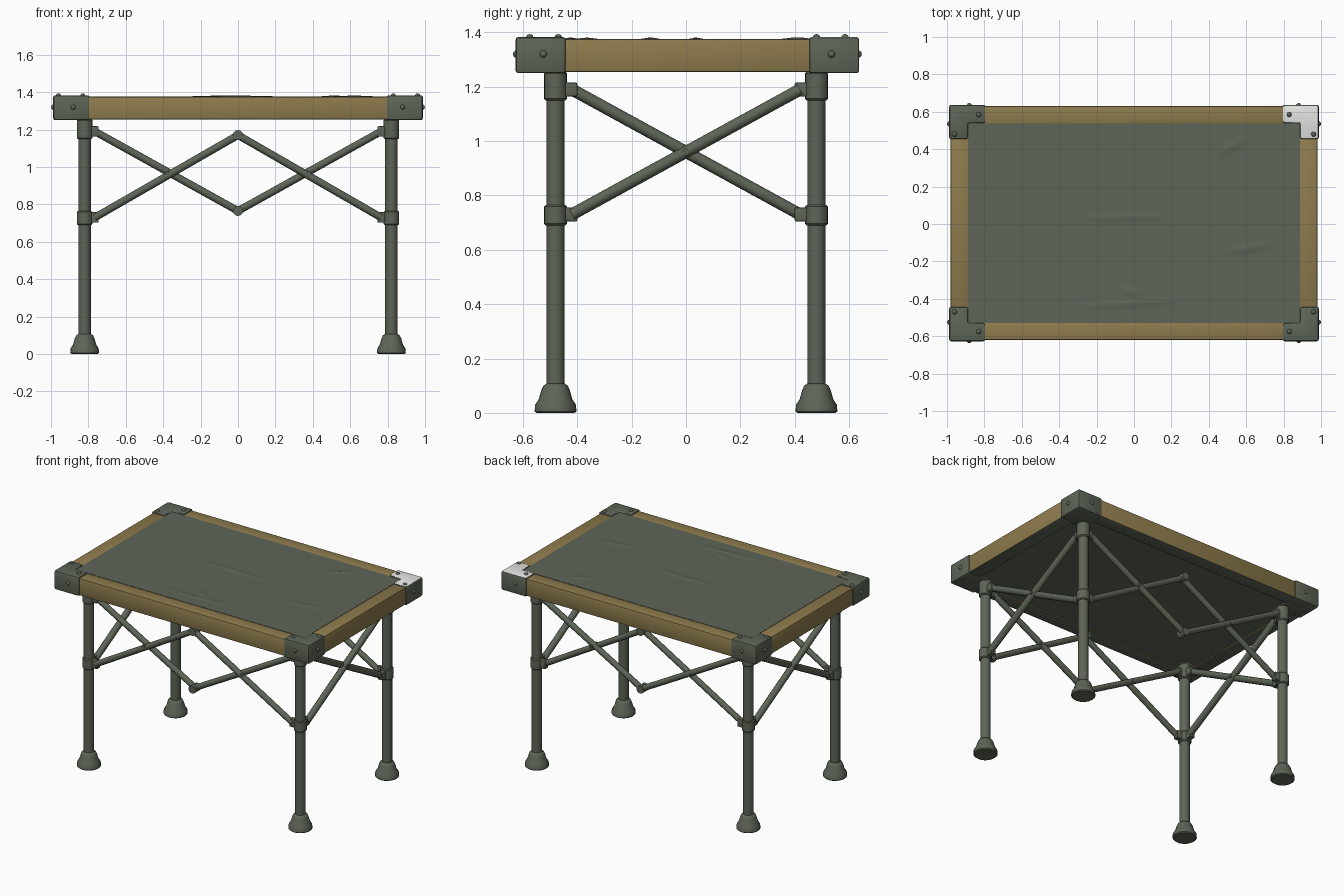
import bpy, bmesh, math
from mathutils import Vector, Matrix

if "Cube" in bpy.data.objects:
    bpy.data.objects.remove(bpy.data.objects["Cube"])


def material(name, rgb):
    m = bpy.data.materials.new(name)
    m.use_nodes = True
    m.diffuse_color = (*rgb, 1)
    bsdf = next(n for n in m.node_tree.nodes if n.type == "BSDF_PRINCIPLED")
    bsdf.inputs["Base Color"].default_value = (*rgb, 1)
    bsdf.inputs["Roughness"].default_value = 0.8
    return m


GREEN = material("olive_green", (0.11, 0.13, 0.095))
TAN = material("tan_wood", (0.27, 0.20, 0.075))
WHITE = material("pale_worn", (0.8, 0.8, 0.78))

CY = 0.005                       # slight offset of the frame along y
LEG_X, LEG_Y = 0.82, 0.48
made = []


def finish(bm, name, mats, rule=None):
    bmesh.ops.recalc_face_normals(bm, faces=bm.faces)
    bm.normal_update()
    if rule:
        for f in bm.faces:
            f.material_index = 1 if rule(f) else 0
    mesh = bpy.data.meshes.new(name)
    bm.to_mesh(mesh)
    bm.free()
    for m in mats:
        mesh.materials.append(m)
    ob = bpy.data.objects.new(name, mesh)
    bpy.context.collection.objects.link(ob)
    made.append(ob)
    return ob


def prism(name, outline, z0, z1, mats, bevel=0.0, rule=None):
    """Extrude an xy outline from z0 to z1 and soften its edges."""
    bm = bmesh.new()
    face = bm.faces.new([bm.verts.new((x, y, z0)) for x, y in outline])
    up = bmesh.ops.extrude_face_region(bm, geom=[face], use_keep_orig=True)
    for v in up["geom"]:
        if isinstance(v, bmesh.types.BMVert):
            v.co.z = z1
    if bevel:
        bmesh.ops.bevel(bm, geom=bm.edges[:], offset=bevel, segments=2,
                        profile=0.5, affect="EDGES")
    return finish(bm, name, mats, rule)


def rect(x0, x1, y0, y1):
    return [(x0, y0), (x1, y0), (x1, y1), (x0, y1)]


def lathe(name, profile, x, y, sides=20):
    """Spin (radius, z) pairs around a vertical axis at x, y."""
    bm = bmesh.new()
    rings = []
    for r, z in profile:
        rings.append([bm.verts.new((x + r * math.cos(a), y + r * math.sin(a), z))
                      for a in (math.tau * i / sides for i in range(sides))])
    for low, high in zip(rings, rings[1:]):
        for i in range(sides):
            j = (i + 1) % sides
            bm.faces.new((low[i], low[j], high[j], high[i]))
    bm.faces.new(rings[0])
    bm.faces.new(rings[-1])
    return finish(bm, name, [GREEN])


def rod(name, a, b, radius, sides=12):
    a, b = Vector(a), Vector(b)
    bm = bmesh.new()
    turn = (b - a).to_track_quat("Z", "Y").to_matrix().to_4x4()
    bmesh.ops.create_cone(bm, cap_ends=True, segments=sides, radius1=radius,
                          radius2=radius, depth=(b - a).length,
                          matrix=Matrix.Translation((a + b) / 2) @ turn)
    return finish(bm, name, [GREEN])


def bolt(name, at, r=0.014):
    bm = bmesh.new()
    bmesh.ops.create_uvsphere(bm, u_segments=10, v_segments=6, radius=r,
                              matrix=Matrix.Translation(at))
    return finish(bm, name, [GREEN])


# Canvas top with a few raised creases
CREASES = [((-0.3, 0.035), (0.22, 0.04)), ((-0.3, -0.44), (0.25, -0.41)),
           ((-0.1, -0.34), (0.06, -0.39)), ((0.43, 0.36), (0.6, 0.46)),
           ((0.48, -0.15), (0.75, -0.11))]
bm = bmesh.new()
bmesh.ops.create_grid(bm, x_segments=120, y_segments=72, size=1)
for v in bm.verts:
    v.co = (v.co.x * 0.888, v.co.y * 0.533 + CY, 1.376)
    rise = 0
    for a, b in CREASES:
        a, b = Vector(a), Vector(b)
        t = (v.co.xy - a).dot(b - a) / (b - a).length_squared
        t = min(max(t, 0), 1)
        d = (v.co.xy - a.lerp(b, t)).length
        rise += 0.006 * math.sin(math.pi * t) * math.exp(-(d / 0.014) ** 2)
    v.co.z += rise
skirt = bmesh.ops.extrude_edge_only(bm, edges=[e for e in bm.edges if e.is_boundary])
rim = [v for v in skirt["geom"] if isinstance(v, bmesh.types.BMVert)]
for v in rim:
    v.co.z = 1.263
bmesh.ops.contextual_create(bm, geom=[e for e in bm.edges if e.is_boundary])
finish(bm, "canvas_top", [GREEN])

# Wooden rails, green underneath
under = lambda f: f.normal.z < -0.9
for s, side in ((-1, "front"), (1, "back")):
    prism(side + "_rail", rect(-0.81, 0.81, CY + s * 0.53, CY + s * 0.625),
          1.255, 1.375, [TAN, GREEN], 0.006, under)
for s, side in ((-1, "right"), (1, "left")):
    prism(side + "_rail", rect(s * 0.885, s * 0.98, CY - 0.46, CY + 0.46),
          1.255, 1.375, [TAN, GREEN], 0.006, under)

# Four corners: caps, bolts, legs, feet, collars and brackets
for sx, lr in ((-1, "right"), (1, "left")):
    for sy, fb in ((-1, "front"), (1, "back")):
        tag = fb + "_" + lr + "_"
        place = lambda x, y: (sx * x, CY + sy * y)
        ell = [(0.988, 0.632), (0.795, 0.632), (0.795, 0.534),
               (0.888, 0.534), (0.888, 0.448), (0.988, 0.448)]
        worn = sx > 0 and sy > 0
        prism(tag + "corner_cap", [place(*p) for p in ell], 1.25, 1.383,
              [GREEN, WHITE], 0.01,
              (lambda f: f.normal.z > 0.9) if worn else None)
        prism(tag + "corner_base",
              [place(*p) for p in rect(0.795, 0.95, 0.448, 0.6)],
              1.25, 1.37, [GREEN], 0.004)
        for i, (x, y, z) in enumerate(((0.96, 0.475, 1.38), (0.83, 0.58, 1.38),
                                       (0.88, 0.628, 1.32), (0.986, 0.53, 1.32))):
            bolt(tag + "bolt_" + str(i + 1), (*place(x, y), z))

        lx, ly = sx * LEG_X, sy * LEG_Y
        lathe(tag + "leg", [(0.033, 0.05), (0.033, 1.27)], lx, ly)
        lathe(tag + "foot", [(0.07, 0), (0.077, 0.006), (0.075, 0.03),
                             (0.062, 0.05), (0.052, 0.085), (0.045, 0.1),
                             (0.033, 0.108)], lx, ly)
        for part, low, high in (("lower", 0.69, 0.765), ("upper", 1.15, 1.255)):
            lathe(tag + part + "_collar",
                  [(0.036, low), (0.042, low + 0.006),
                   (0.042, high - 0.006), (0.036, high)], lx, ly)
        for part, z in (("lower", 0.73), ("upper", 1.19)):
            prism(tag + part + "_end_bracket",
                  rect(lx - 0.019, lx + 0.019, ly, ly - sy * 0.08),
                  z - 0.026, z + 0.026, [GREEN], 0.006)
            prism(tag + part + "_long_bracket",
                  rect(lx, lx - sx * 0.075, ly - 0.019, ly + 0.019),
                  z - 0.028, z + 0.028, [GREEN], 0.006)

# Crossed braces along the front and back
for sy, fb in ((-1, "front"), (1, "back")):
    y = sy * LEG_Y
    for sx, lr in ((-1, "right"), (1, "left")):
        for part, z0, z1, off in (("falling", 1.19, 0.765, 0.008),
                                  ("rising", 0.73, 1.17, -0.008)):
            rod(fb + "_" + lr + "_" + part + "_brace",
                (sx * 0.765, y + off, z0), (0, y + off, z1), 0.02)
        rod(fb + "_" + lr + "_pivot", (sx * 0.38, y - 0.032, 0.967),
            (sx * 0.38, y + 0.032, 0.967), 0.011)
    for part, z in (("lower", 0.765), ("upper", 1.17)):
        rod(fb + "_" + part + "_hinge", (0, y - 0.03, z), (0, y + 0.03, z), 0.027)

# Crossed braces at each end
for sx, lr in ((-1, "right"), (1, "left")):
    x = sx * LEG_X
    for s, part in ((-1, "first"), (1, "second")):
        rod(lr + "_end_" + part + "_brace", (x + s * 0.008, s * 0.42, 1.19),
            (x + s * 0.008, -s * 0.42, 0.73), 0.022)
    rod(lr + "_end_pivot", (x - 0.034, 0, 0.96), (x + 0.034, 0, 0.96), 0.013)

# Smooth shading with sharp corners kept
for ob in made:
    ob.select_set(True)
bpy.context.view_layer.objects.active = made[0]
bpy.ops.object.shade_smooth_by_angle(angle=math.radians(40))
